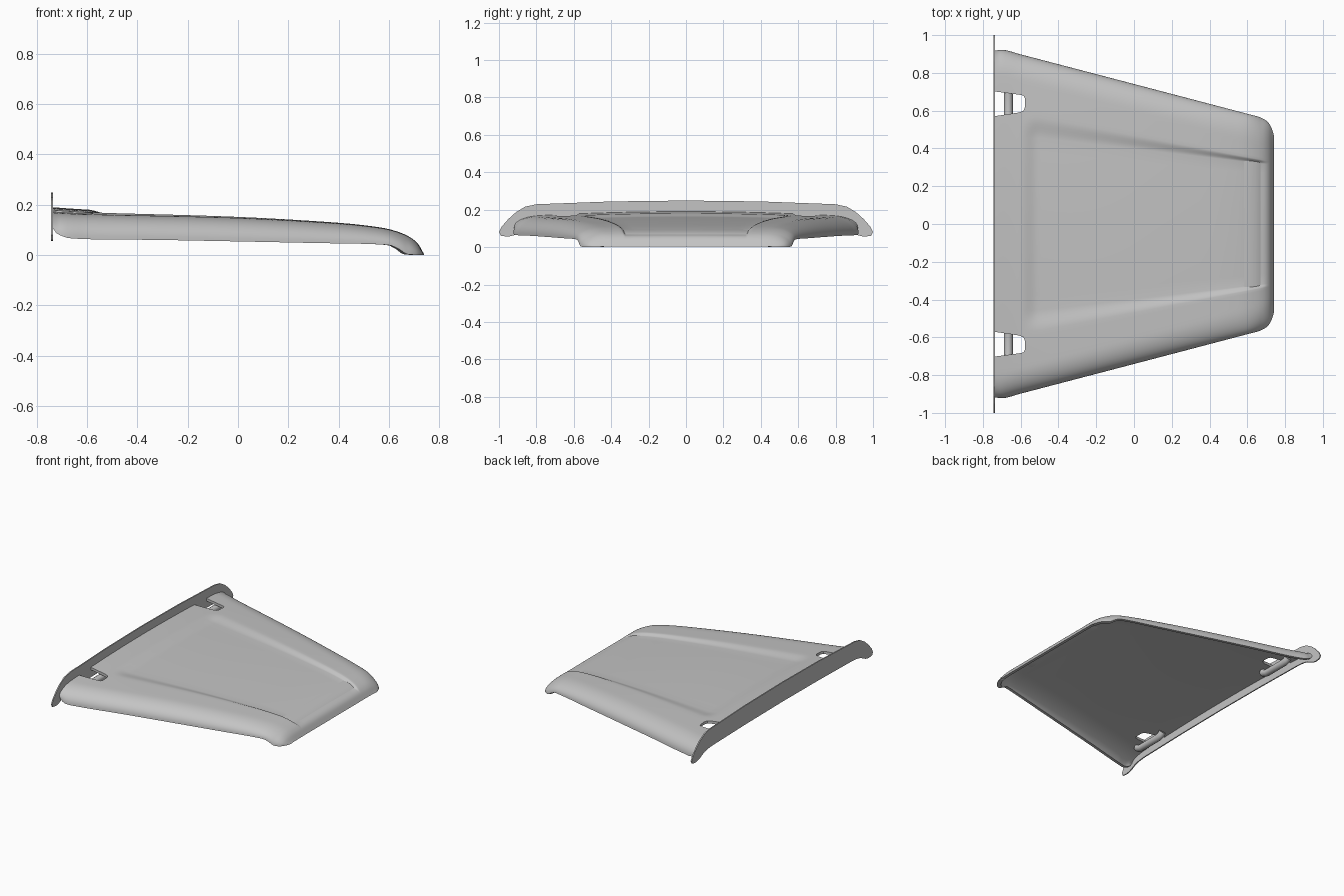
import bpy, bmesh, math

cube = bpy.data.objects.get("Cube")
if cube:
    bpy.data.objects.remove(cube, do_unlink=True)

grey = bpy.data.materials.new("plain_grey")
grey.use_nodes = True
grey.diffuse_color = (0.55, 0.55, 0.55, 1)
grey.node_tree.nodes["Principled BSDF"].inputs["Base Color"].default_value = (0.55, 0.55, 0.55, 1)


def new_object(name, verts, faces):
    mesh = bpy.data.meshes.new(name)
    mesh.from_pydata(verts, [], faces)
    mesh.materials.append(grey)
    obj = bpy.data.objects.new(name, mesh)
    bpy.context.collection.objects.link(obj)
    return obj


def activate(obj):
    bpy.ops.object.select_all(action='DESELECT')
    obj.select_set(True)
    bpy.context.view_layer.objects.active = obj


def smooth(obj, degrees=35):
    activate(obj)
    bpy.ops.object.shade_smooth_by_angle(angle=math.radians(degrees))


def apply_all(obj):
    activate(obj)
    for mod in list(obj.modifiers):
        bpy.ops.object.modifier_apply(modifier=mod.name)


def step(t):
    t = max(0.0, min(1.0, t))
    return t * t * (3 - 2 * t)


def spline(points, x):
    """Smooth curve through the points, as a function of x."""
    n = len(points)

    def slope(i):
        a, b = points[max(i - 1, 0)], points[min(i + 1, n - 1)]
        return (b[1] - a[1]) / (b[0] - a[0])
    x = max(points[0][0], min(points[-1][0], x))
    i = max(k for k in range(n - 1) if points[k][0] <= x)
    (x0, y0), (x1, y1) = points[i], points[i + 1]
    h = x1 - x0
    t = (x - x0) / h
    s = step(t)
    return (y0 * (1 - s) + y1 * s + h * slope(i) * t * (1 - t) ** 2
            - h * slope(i + 1) * t * t * (1 - t))


# Shell: crown line, lower edge and half width along the length
crown = [(-.738, .19), (-.6, .181), (0, .158), (.4, .132), (.55, .115),
         (.62, .1), (.68, .075), (.715, .046), (.74, .004)]
lower = [(-.738, .11), (-.72, .085), (-.66, .066), (-.3, .06), (.3, .048),
         (.6, .04), (.64, .024), (.67, .005), (.7, .001), (.74, 0)]
width = [(-.738, .918), (-.69, .922), (-.6, .898), (0, .741), (.62, .578),
         (.67, .564), (.71, .538), (.73, .505), (.74, .47)]


def spread(a, b, n):
    return [a + (b - a) * k / n for k in range(n)]


stations = (spread(-.738, -.62, 8) + spread(-.62, -.48, 10) + spread(-.48, .5, 20)
            + spread(.5, .66, 10) + spread(.66, .74, 16) + [.74])


def half_section(x, depth, inset):
    """Points from the centre line to the lower edge at one station."""
    turn = step((x - .5) / .24)
    w = spline(width, x) - inset
    top = spline(crown, x) - inset * (1 - turn)
    low = spline(lower, x)
    k = max(0, min(1, (x + .5) / 1.2))
    outer = .565 - .23 * k
    inner = outer - .11 + .092 * k
    shoulder = max(w - .14, outer + .01)
    ys = spread(0, inner, 6) + spread(inner, outer, 6) + spread(outer, shoulder, 6)
    ys += [shoulder + (w - shoulder) * math.sin(j * math.pi / 24) for j in range(13)]
    points = []
    for y in ys:
        recess = (depth * step((outer - y) / (outer - inner))
                  * step((x + .6) / .09) * (1 - step((x - .65) / .07)))
        z = top - .022 * (y / .8) ** 2 * top / .19 - recess
        u = max(0, min(1, (y - shoulder) / (w - shoulder)))
        z = low + (max(z, low) - low) * (1 - u ** 2.2) ** (1 / 2.2)
        points.append((x - inset * turn, y, z))
    return points


def skin(depth, inset):
    verts = []
    for x in stations:
        half = half_section(x, depth, inset)
        verts += [(a, -b, c) for a, b, c in reversed(half[1:])] + half
    return verts


# Recessed top skin and plain underside, joined by a rim all round
top_skin = skin(.015, 0)
size, rows = len(top_skin), len(stations)
row = size // rows
faces = [(i * row + j, (i + 1) * row + j, (i + 1) * row + j + 1, i * row + j + 1)
         for i in range(rows - 1) for j in range(row - 1)]
faces += [tuple(v + size for v in reversed(f)) for f in faces]
loop = ([i * row for i in range(rows - 1)]
        + [(rows - 1) * row + j for j in range(row - 1)]
        + [i * row + row - 1 for i in range(rows - 1, 0, -1)]
        + list(range(row - 1, 0, -1)))
faces += [(b, a, a + size, b + size) for a, b in zip(loop, loop[1:] + loop[:1])]
shell = new_object("shell", top_skin + skin(0, .02), faces)

# Notches by the rear edge, cut with rounded prisms
notch = [(-.77, .566), (-.61, .59), (-.585, .6), (-.577, .62),
         (-.577, .665), (-.585, .68), (-.61, .685), (-.77, .706)]
for side in (1, -1):
    cutter = new_object("notch_cutter", [(x, y * side, .09) for x, y in notch],
                        [tuple(range(len(notch)))])
    bm = bmesh.new()
    bm.from_mesh(cutter.data)
    up = bmesh.ops.extrude_face_region(bm, geom=bm.faces[:])["geom"]
    bmesh.ops.translate(bm, vec=(0, 0, .2),
                        verts=[g for g in up if isinstance(g, bmesh.types.BMVert)])
    bmesh.ops.recalc_face_normals(bm, faces=bm.faces[:])
    bm.to_mesh(cutter.data)
    bm.free()
    cutter.hide_render = True
    cut = shell.modifiers.new("notch", 'BOOLEAN')
    cut.operation = 'DIFFERENCE'
    cut.solver = 'EXACT'
    cut.object = cutter
    apply_all(shell)
    bpy.data.objects.remove(cutter, do_unlink=True)
smooth(shell)

# Rear flange: arched plate reaching below the shell, outer and inner edge in pairs
band = [((0, .249), (0, .115)), ((.4, .244), (.4, .112)), ((.8, .229), (.78, .104)),
        ((.86, .216), (.82, .1)), ((.91, .186), (.86, .092)), ((.95, .15), (.885, .08)),
        ((.985, .11), (.905, .07)), ((1, .08), (.92, .063)), ((.99, .06), (.95, .056))]
full = [tuple((-y, z) for y, z in pair) for pair in reversed(band[1:])] + band
verts = [(-.744, y, z) for pair in full for y, z in pair]
faces = [(2 * i, 2 * i + 2, 2 * i + 3, 2 * i + 1) for i in range(len(full) - 1)]
flange = new_object("rear_flange", verts, faces)
plate = flange.modifiers.new("thickness", 'SOLIDIFY')
plate.thickness = .008
plate.offset = -1 if flange.data.polygons[0].normal.x < 0 else 1
apply_all(flange)

# Latch bars under the notches, ends bent up into the shell
path = [(.505, .145), (.52, .13), (.55, .122), (.72, .122), (.745, .128), (.76, .14)]
for side, label in ((1, "back"), (-1, "front")):
    curve = bpy.data.curves.new(label + "_latch_bar", 'CURVE')
    curve.dimensions = '3D'
    curve.bevel_depth = .024
    curve.bevel_resolution = 3
    curve.use_fill_caps = True
    line = curve.splines.new('POLY')
    line.points.add(len(path) - 1)
    for point, (y, z) in zip(line.points, path):
        point.co = (-.665, y * side, z, 1)
    curve.materials.append(grey)
    bar = bpy.data.objects.new(label + "_latch_bar", curve)
    bpy.context.collection.objects.link(bar)
    activate(bar)
    bpy.ops.object.convert(target='MESH')
    smooth(bpy.context.object, 50)
